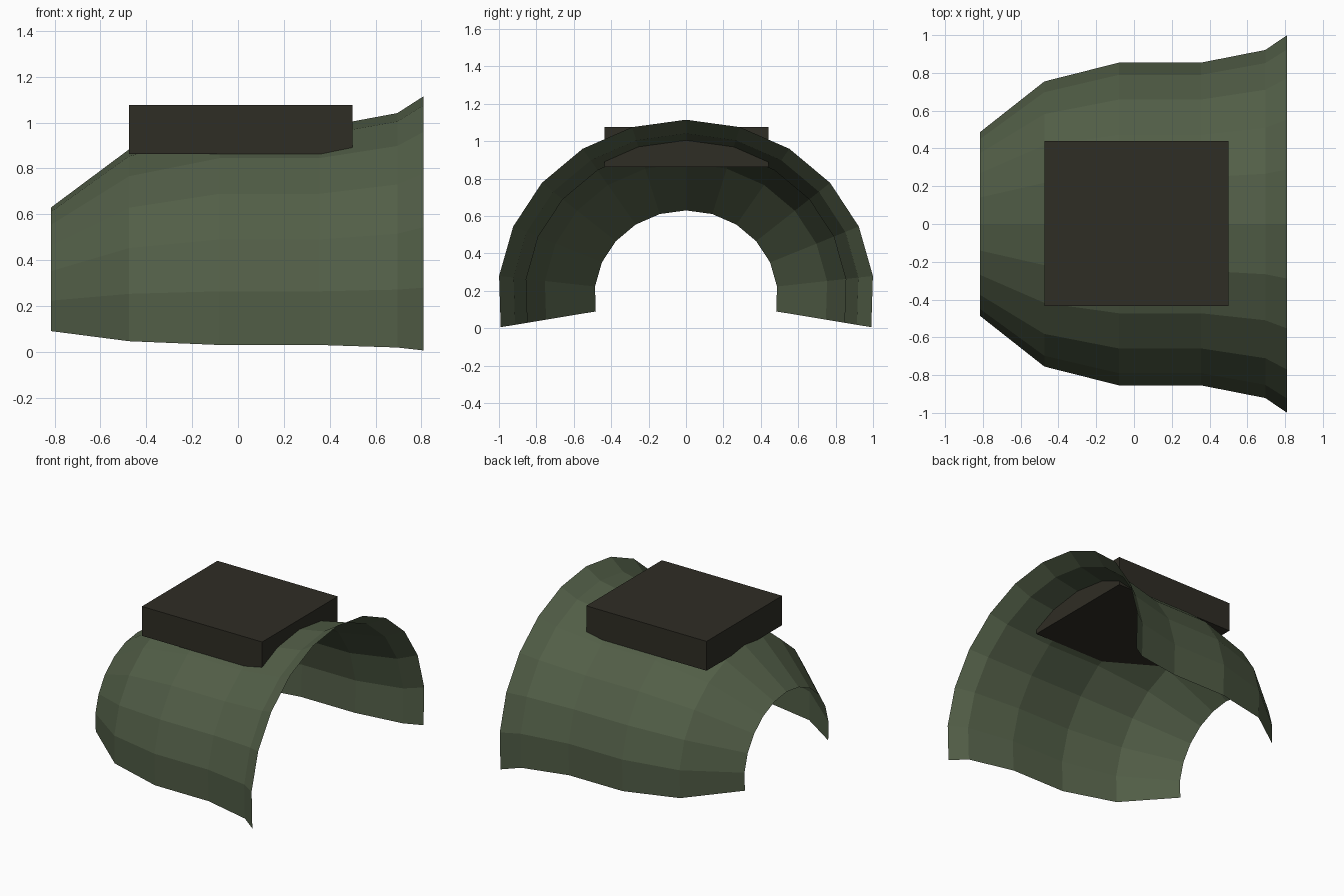
import bpy, bmesh, math

cube = bpy.data.objects.get("Cube")
if cube:
    bpy.data.objects.remove(cube, do_unlink=True)


def material(name, rgb):
    mat = bpy.data.materials.new(name)
    mat.use_nodes = True
    colour = (*rgb, 1.0)
    mat.diffuse_color = colour
    bsdf = mat.node_tree.nodes["Principled BSDF"]
    bsdf.inputs["Base Color"].default_value = colour
    bsdf.inputs["Roughness"].default_value = 0.9
    return mat


def finish(name, bm, mat):
    mesh = bpy.data.meshes.new(name)
    bm.to_mesh(mesh)
    bm.free()
    mesh.materials.append(mat)
    obj = bpy.data.objects.new(name, mesh)
    bpy.context.collection.objects.link(obj)
    return obj


green = material("olive green", (0.084, 0.112, 0.063))
brown = material("dark brown", (0.028, 0.026, 0.018))

# Curved shell: a 200 degree arc lofted along x through scaled rings
RINGS = [(-0.815, 0.487), (-0.475, 0.755), (-0.08, 0.855),
         (0.355, 0.855), (0.695, 0.922), (0.81, 1.0)]
SEGMENTS = 12
AXIS_Z, WIDTH, HEIGHT = 0.17, 1.006, 0.945

bm = bmesh.new()
loops = []
for x, scale in RINGS:
    loop = []
    for i in range(SEGMENTS + 1):
        a = math.radians(-10 + 200 * i / SEGMENTS)
        loop.append(bm.verts.new((x, scale * WIDTH * math.cos(a),
                                  AXIS_Z + scale * HEIGHT * math.sin(a))))
    loops.append(loop)
for near, far in zip(loops, loops[1:]):
    for i in range(SEGMENTS):
        bm.faces.new((near[i], near[i + 1], far[i + 1], far[i]))
# Turn the faces outward from the shell axis
bm.normal_update()
inward = [f for f in bm.faces
          if f.normal.y * f.calc_center_median().y
          + f.normal.z * (f.calc_center_median().z - AXIS_Z) < 0]
bmesh.ops.reverse_faces(bm, faces=inward)
finish("curved_shell", bm, green)

# Flat block sunk into the top of the shell
bm = bmesh.new()
bmesh.ops.create_cube(bm, size=1.0)
bmesh.ops.scale(bm, vec=(0.975, 0.875, 0.215), verts=bm.verts)
bmesh.ops.translate(bm, vec=(0.0125, 0.003, 0.9695), verts=bm.verts)
finish("top_block", bm, brown)
